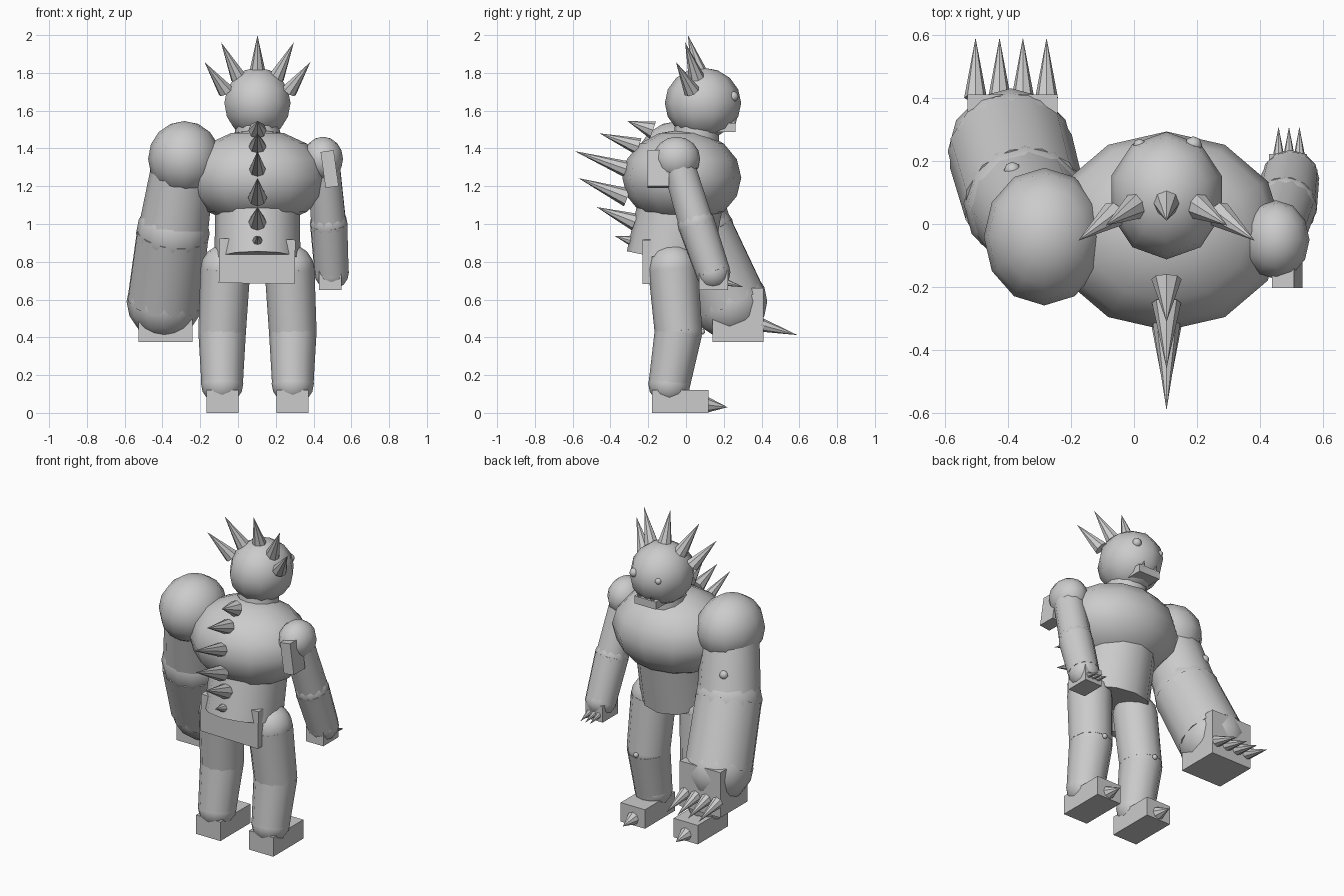
import bpy, bmesh, math
from mathutils import Vector, Matrix

if "Cube" in bpy.data.objects:
    bpy.data.objects.remove(bpy.data.objects["Cube"])

grey = bpy.data.materials.new("plain grey")
grey.diffuse_color = (0.6, 0.6, 0.6, 1)
grey.use_nodes = True
grey.node_tree.nodes["Principled BSDF"].inputs["Base Color"].default_value = grey.diffuse_color
CX = 0.103  # body centre line


def finish(name, bm, smooth):
    me = bpy.data.meshes.new(name)
    for f in bm.faces:
        f.smooth = smooth and len(f.verts) <= 4   # end caps stay flat
    bm.to_mesh(me)
    bm.free()
    me.materials.append(grey)
    ob = bpy.data.objects.new(name, me)
    bpy.context.collection.objects.link(ob)
    return ob


def ball(name, c, r, seg=12, rings=8, tilt=0):
    r = (r, r, r) if isinstance(r, (int, float)) else r
    bm = bmesh.new()
    m = Matrix.Translation(c) @ Matrix.Rotation(tilt, 4, 'X') @ Matrix.Diagonal((*r, 1))
    bmesh.ops.create_uvsphere(bm, u_segments=seg, v_segments=rings, radius=1, matrix=m)
    return finish(name, bm, True)


def rod(name, a, b, r1, r2, seg=12, smooth=True):
    a, b = Vector(a), Vector(b)
    d = b - a
    m = Matrix.Translation((a + b) / 2) @ d.to_track_quat('Z', 'Y').to_matrix().to_4x4()
    bm = bmesh.new()
    bmesh.ops.create_cone(bm, cap_ends=True, segments=seg, radius1=r1, radius2=r2,
                          depth=d.length, matrix=m)
    return finish(name, bm, smooth)


def spike(name, a, b, r):
    return rod(name, a, b, r, 0, 8, False)


def box(name, lo, hi, rot=0):
    lo, hi = Vector(lo), Vector(hi)
    m = (Matrix.Translation((lo + hi) / 2) @ Matrix.Rotation(rot, 4, 'Y')
         @ Matrix.Diagonal((*(hi - lo), 1)))
    bm = bmesh.new()
    bmesh.ops.create_cube(bm, size=1, matrix=m)
    return finish(name, bm, False)


# torso
ball("chest", (CX, -0.022, 1.245), (0.37, 0.315, 0.255))
rod("abdomen", (CX, -0.09, 0.81), (CX, -0.01, 1.2), 0.228, 0.222)
rod("neck", (CX, 0.05, 1.40), (CX, 0.06, 1.54), 0.125, 0.115)
box("loin_plate", (-0.10, -0.23, 0.685), (0.302, -0.18, 0.92), math.radians(1))

# head, eyes, jaw and teeth
ball("head", (CX, 0.09, 1.64), (0.184, 0.202, 0.188), 10, 8)
ball("large_eye", (0.188, 0.25, 1.675), 0.028, 8, 6)
ball("small_eye", (0.018, 0.25, 1.665), 0.02, 8, 6)
box("jaw", (CX - 0.075, 0.13, 1.487), (CX + 0.075, 0.262, 1.535))
for s in (-1, 1):
    spike("tooth", (CX + s * 0.045, 0.25, 1.53), (CX + s * 0.045, 0.272, 1.565), 0.013)

# crown of head spikes
spike("crown_spike", (CX, 0.07, 1.80), (CX, 0.01, 2.0), 0.044)
for s in (-1, 1):
    spike("crown_spike", (CX + s * 0.10, 0.055, 1.775), (CX + s * 0.193, -0.005, 1.962), 0.043)
    spike("crown_spike", (CX + s * 0.168, 0.03, 1.705), (CX + s * 0.28, -0.053, 1.857), 0.043)

# spine spikes: base y, z, tip y, z, radius
for y0, z0, y1, z1, r in ((-0.175, 1.497, -0.31, 1.545, 0.048), (-0.25, 1.41, -0.458, 1.48, 0.046),
                          (-0.30, 1.285, -0.59, 1.386, 0.046), (-0.31, 1.14, -0.57, 1.243, 0.05),
                          (-0.27, 1.01, -0.474, 1.09, 0.047), (-0.29, 0.912, -0.378, 0.937, 0.027)):
    spike("spine_spike", (CX, y0, z0), (CX, y1, z1), r)


def arm(side, shoulder, elbow, wrist, rs, ru, re, rw):
    ball(side + "_shoulder", shoulder, rs)
    rod(side + "_upper_arm", shoulder, elbow, ru, re * 0.95)
    ball(side + "_elbow", elbow, re)
    rod(side + "_forearm", elbow, wrist, re, rw)
    ball(side + "_wrist", wrist, rw)


# huge arm
arm("big", (-0.284, -0.04, 1.345), (-0.345, 0.065, 0.95), (-0.39, 0.23, 0.59),
    (0.192, 0.218, 0.2), 0.165, 0.195, 0.2)
box("big_hand", (-0.527, 0.14, 0.375), (-0.242, 0.41, 0.66))
ball("big_arm_wart", (-0.385, 0.17, 1.15), 0.027, 8, 6)
for x in (-0.502, -0.426, -0.352, -0.277):
    spike("big_claw", (x, 0.40, 0.465), (x, 0.59, 0.412), 0.036)

# small arm
arm("small", (0.45, -0.05, 1.345), (0.48, 0.055, 1.0), (0.495, 0.143, 0.745),
    (0.106, 0.125, 0.117), 0.088, 0.1, 0.092)
box("small_hand", (0.428, 0.07, 0.65), (0.548, 0.222, 0.75))
box("shoulder_plate", (0.45, -0.203, 1.195), (0.52, -0.09, 1.387), math.radians(-8))
for x in (0.458, 0.491, 0.524):
    spike("small_claw", (x, 0.215, 0.69), (x, 0.308, 0.665), 0.018)

# legs, mirrored about the body centre line
for side, s in (("left", -1), ("right", 1)):
    hip = (CX + s * 0.17, -0.068, 0.76)
    knee = (CX + s * 0.187, -0.04, 0.43)
    ankle = (CX + s * 0.187, -0.088, 0.155)
    ball(side + "_hip", hip, 0.132)
    rod(side + "_thigh", hip, knee, 0.132, 0.126)
    ball(side + "_knee", knee, 0.126)
    rod(side + "_shin", knee, ankle, 0.126, 0.11)
    ball(side + "_ankle", ankle, 0.112)
    ball(side + "_knee_wart", (knee[0], 0.085, 0.43), 0.016, 8, 6)
    fx = CX + s * 0.185
    box(side + "_foot", (fx - 0.085, -0.18, 0), (fx + 0.085, 0.12, 0.12))
    spike(side + "_toe_claw", (fx, 0.115, 0.042), (fx, 0.22, 0.03), 0.041)
